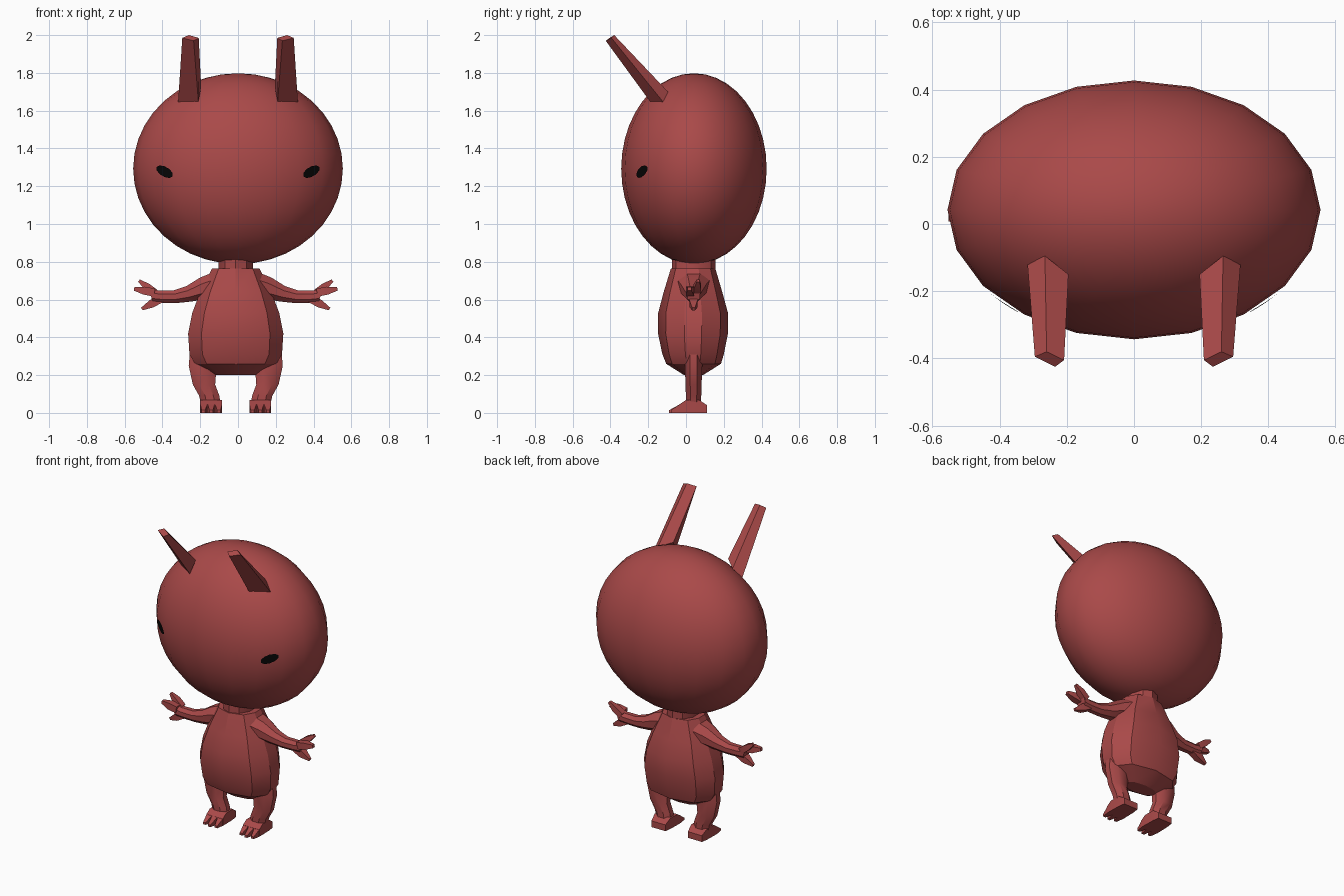
import bpy, bmesh, math
from mathutils import Vector

cube = bpy.data.objects.get("Cube")
if cube:
    bpy.data.objects.remove(cube, do_unlink=True)


def material(name, rgb):
    m = bpy.data.materials.new(name)
    m.use_nodes = True
    m.diffuse_color = (*rgb, 1)
    m.node_tree.nodes["Principled BSDF"].inputs["Base Color"].default_value = (*rgb, 1)
    return m


RED = material("brick red", (0.4, 0.067, 0.066))
BLACK = material("eye black", (0.002, 0.002, 0.002))
BODY_X = -0.012                       # the body sits slightly off the head's axis
HEAD_C = Vector((0, 0.042, 1.293))
HEAD_R = Vector((0.555, 0.385, 0.505))


def finish(name, bm, mat, angle=35, mirror=False, x=0):
    bmesh.ops.recalc_face_normals(bm, faces=bm.faces[:])
    me = bpy.data.meshes.new(name)
    bm.to_mesh(me)
    bm.free()
    me.materials.append(mat)
    ob = bpy.data.objects.new(name, me)
    bpy.context.collection.objects.link(ob)
    ob.location.x = x
    bpy.ops.object.select_all(action='DESELECT')
    ob.select_set(True)
    bpy.context.view_layer.objects.active = ob
    bpy.ops.object.shade_smooth_by_angle(angle=math.radians(angle))
    if mirror:
        mod = ob.modifiers.new("Mirror", 'MIRROR')
        mod.use_mirror_merge = False
    return ob


def loft(bm, rings):
    """Skin a list of equal-length point rings and cap both ends."""
    vs = [[bm.verts.new(p) for p in r] for r in rings]
    n = len(vs[0])
    for a, b in zip(vs, vs[1:]):
        for i in range(n):
            j = (i + 1) % n
            bm.faces.new((a[i], a[j], b[j], b[i]))
    bm.faces.new(vs[0][::-1])
    bm.faces.new(vs[-1])


def oval(c, u, v, n=8):
    """Ring of n points around c with half-axes u and v."""
    c, u, v = Vector(c), Vector(u), Vector(v)
    return [c + u * math.cos(t) + v * math.sin(t)
            for t in (2 * math.pi * (i + 0.5) / n for i in range(n))]


def box_ring(x, y0, z0, z1, w):
    return [(x - w, y0, z0), (x + w, y0, z0), (x + w, y0, z1), (x - w, y0, z1)]


# Head
bm = bmesh.new()
bmesh.ops.create_uvsphere(bm, u_segments=20, v_segments=20, radius=1)
for v in bm.verts:
    v.co = Vector(a * b for a, b in zip(v.co, HEAD_R)) + HEAD_C
finish("head", bm, RED, 60)

# Eyes: slanted lozenges lying on the head surface
bm = bmesh.new()


def on_head(x, z):
    dx, dz = x / HEAD_R.x, (z - HEAD_C.z) / HEAD_R.z
    y = -math.sqrt(1 - dx * dx - dz * dz) * HEAD_R.y
    return HEAD_C + Vector((x, y, z - HEAD_C.z)) * 1.006


rim = []
for i in range(10):
    t = 2 * math.pi * i / 10
    a, b = 0.05 * math.cos(t), 0.026 * math.sin(t)
    rim.append(bm.verts.new(on_head(0.386 + 0.85 * a - 0.5 * b, 1.277 + 0.5 * a + 0.85 * b)))
mid = bm.verts.new(on_head(0.386, 1.277))
for i in range(10):
    bm.faces.new((mid, rim[i], rim[(i + 1) % 10]))
for f in bm.faces:
    f.normal_update()
finish("eyes", bm, BLACK, 60, True)

# Horns: tapered four-sided bars leaning forward
bm = bmesh.new()
loft(bm, [
    [(0.195, -0.15, 1.725), (0.265, -0.095, 1.70), (0.317, -0.12, 1.645), (0.21, -0.19, 1.648)],
    [(0.208, -0.405, 1.985), (0.26, -0.38, 2.0), (0.295, -0.395, 1.985), (0.235, -0.425, 1.97)]])
finish("horns", bm, RED, 20, True)

# Torso: ten-sided rings of (z, half width, front y, back y)
bm = bmesh.new()
rings = []
for z, w, f, b in [(0.2, 0.11, -0.01, 0.09), (0.26, 0.215, -0.105, 0.185),
                   (0.31, 0.245, -0.125, 0.2), (0.42, 0.252, -0.148, 0.222),
                   (0.53, 0.23, -0.147, 0.222), (0.64, 0.188, -0.118, 0.192),
                   (0.765, 0.125, -0.08, 0.155)]:
    m, h = (f + b) / 2, (b - f) / 2
    half = [(0, -1), (0.72, -0.78), (1, -0.25), (1, 0.25), (0.72, 0.78), (0, 1)]
    loop = half + [(-p, q) for p, q in half[-2:0:-1]]
    rings.append([(p * w, m + q * h, z) for p, q in loop])
loft(bm, rings)
finish("torso", bm, RED, 28, x=BODY_X)

# Neck
bm = bmesh.new()
loft(bm, [oval((0, 0.04, z), (0.095, 0, 0), (0, 0.115, 0), 10) for z in (0.75, 0.83)])
finish("neck", bm, RED, x=BODY_X)

# Arms
bm = bmesh.new()
loft(bm, [oval((x, 0.04, z), (0, ry, 0), (0.3 * rz, 0, rz))
          for x, z, ry, rz in [(0.09, 0.685, 0.1, 0.068), (0.17, 0.66, 0.075, 0.062),
                               (0.25, 0.63, 0.05, 0.044), (0.32, 0.615, 0.038, 0.036),
                               (0.4, 0.615, 0.034, 0.036), (0.45, 0.622, 0.036, 0.042)]])
# Fingers: two spread upward, one pointing down and out
for start, end, thick, tip in [((0.425, 0.055, 0.635), (0.512, 0.065, 0.7), 0.027, 0.011),
                               ((0.43, 0.022, 0.637), (0.538, 0.018, 0.657), 0.03, 0.014),
                               ((0.395, 0.04, 0.605), (0.497, 0.04, 0.55), 0.03, 0.011)]:
    d = (Vector(end) - Vector(start)).normalized()
    side = Vector((0, 1, 0))
    up = d.cross(side)
    loft(bm, [oval(p, side * r, up * r, 4) for p, r in
              [(start, thick), (Vector(start).lerp(Vector(end), 0.5), thick), (end, tip)]])
finish("arms", bm, RED, 30, True, BODY_X)

# Legs
bm = bmesh.new()
loft(bm, [oval((x, 0.04, z), (rx, 0, 0), (0, ry, 0))
          for x, z, rx, ry in [(0.165, 0.33, 0.083, 0.05), (0.175, 0.25, 0.08, 0.05),
                               (0.168, 0.15, 0.064, 0.046), (0.14, 0.09, 0.058, 0.044),
                               (0.132, 0.045, 0.056, 0.044)]])
finish("legs", bm, RED, 35, True, BODY_X)

# Feet: flat heel with three wedge toes
bm = bmesh.new()
loft(bm, [box_ring(0.13, y, 0, z, w)
          for y, z, w in [(0.112, 0.04, 0.05), (0.07, 0.068, 0.056),
                          (0.0, 0.068, 0.058), (-0.035, 0.045, 0.058)]])
for i in (-1, 0, 1):
    loft(bm, [box_ring(0.13 + i * s, y, 0, z, w)
              for s, y, z, w in [(0.039, -0.03, 0.047, 0.019),
                                 (0.041, -0.09 + 0.01 * abs(i), 0.014, 0.009)]])
finish("feet", bm, RED, 20, True, BODY_X)
